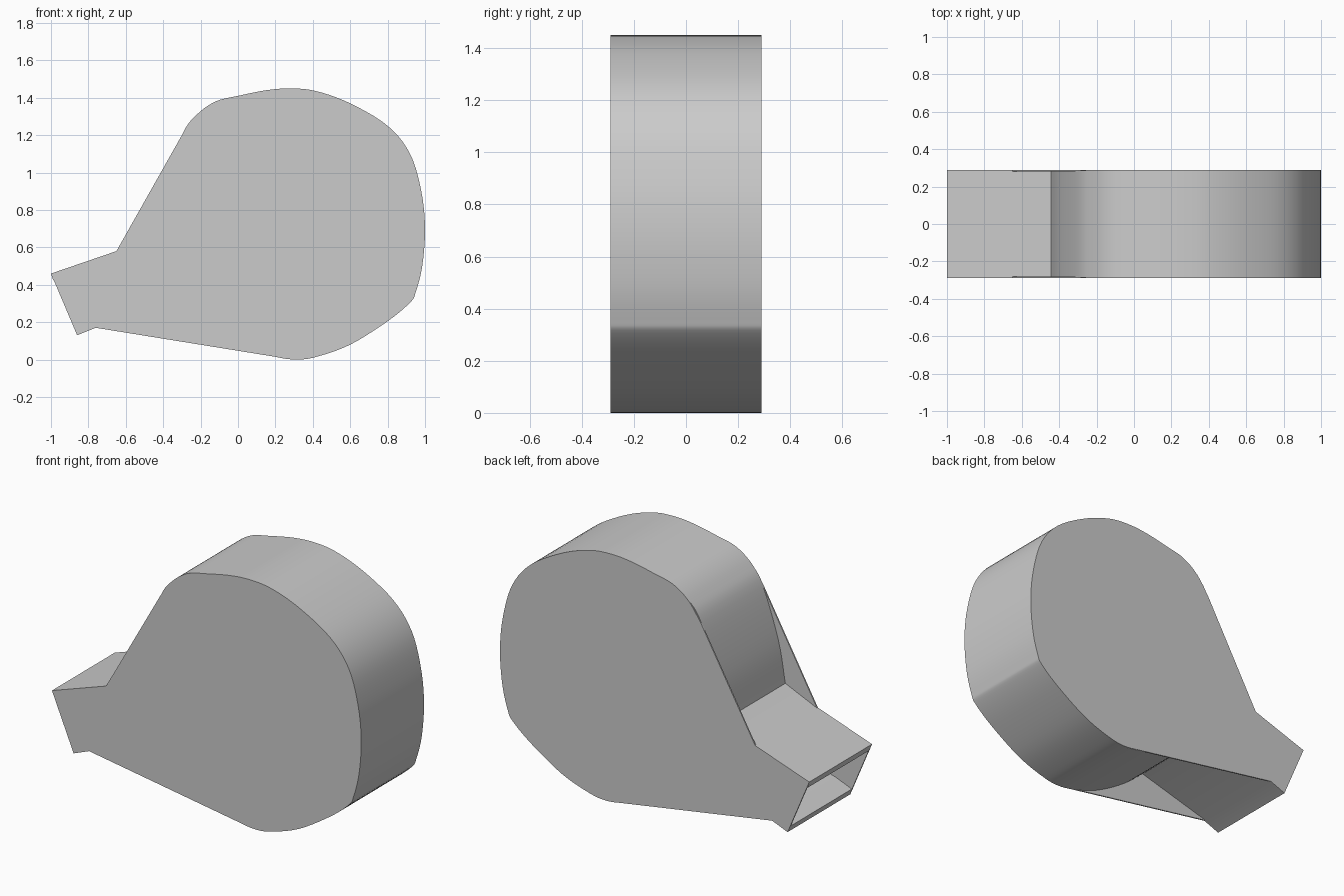
import bpy, bmesh, math
from mathutils import Vector

if "Cube" in bpy.data.objects:
    bpy.data.objects.remove(bpy.data.objects["Cube"])

HALF = 0.29     # half width of the housing
PLATE = 0.008   # side plate thickness


def smooth_path(pts, steps=5):
    # Catmull-Rom curve through the profile points
    p = [Vector(q) for q in pts]
    p = [2 * p[0] - p[1]] + p + [2 * p[-1] - p[-2]]
    out = []
    for a, b, c, d in zip(p, p[1:], p[2:], p[3:]):
        for i in range(steps):
            t = i / steps
            out.append(0.5 * (2 * b + (c - a) * t + (2 * a - 5 * b + 4 * c - d) * t * t
                              + (3 * b - a - 3 * c + d) * t ** 3))
    return out + [p[-2]]


def finish(name, bm, thickness=0):
    me = bpy.data.meshes.new(name)
    bm.to_mesh(me)
    bm.free()
    ob = bpy.data.objects.new(name, me)
    bpy.context.collection.objects.link(ob)
    bpy.ops.object.select_all(action='DESELECT')
    ob.select_set(True)
    bpy.context.view_layer.objects.active = ob
    if thickness:
        mod = ob.modifiers.new("thickness", 'SOLIDIFY')
        mod.thickness = thickness
        mod.offset = -1
        bpy.ops.object.modifier_apply(modifier=mod.name)
    bpy.ops.object.shade_smooth_by_angle(angle=math.radians(30))
    return ob


def sheet(name, path, thickness):
    # wall swept across the width, thickened inwards
    bm = bmesh.new()
    w = HALF - PLATE / 2
    rows = [[bm.verts.new((x, y, z)) for y in (-w, w)] for x, z in path]
    for a, b in zip(rows, rows[1:]):
        bm.faces.new((a[0], b[0], b[1], a[1]))
    finish(name, bm, thickness)


def plate(name, outline, y):
    # flat side plate
    bm = bmesh.new()
    face = bm.faces.new([bm.verts.new((x, y, z)) for x, z in outline])
    new = bmesh.ops.extrude_face_region(bm, geom=[face])['geom']
    bmesh.ops.translate(bm, vec=(0, PLATE, 0),
                        verts=[v for v in new if isinstance(v, bmesh.types.BMVert)])
    bmesh.ops.recalc_face_normals(bm, faces=bm.faces)
    finish(name, bm)


# Rounded edge shared by the plates and the drum wall
round_edge = [(-0.30, 1.20), (-0.22, 1.31), (-0.12, 1.38), (0, 1.41), (0.15, 1.44),
              (0.28, 1.45), (0.42, 1.435), (0.60, 1.37), (0.80, 1.25), (0.92, 1.10),
              (0.98, 0.90), (1.0, 0.70), (0.985, 0.50), (0.95, 0.36), (0.92, 0.305),
              (0.80, 0.205), (0.60, 0.08), (0.42, 0.015), (0.31, 0), (0.20, 0.015)]

# Side plates
outline = [(-0.65, 0.58)] + smooth_path(round_edge) + [(-0.76, 0.17), (-0.86, 0.13), (-1.0, 0.46)]
plate("front_side_plate", outline, -HALF)
plate("back_side_plate", outline, HALF - PLATE)

# Drum wall, recessed between the plates on the outlet side
drum = [(-0.445, 0.67), (-0.40, 0.91)] + round_edge + [(0.08, 0.05), (-0.05, 0.115),
                                                     (-0.18, 0.2), (-0.30, 0.30)]
sheet("drum_wall", smooth_path(drum), 0.01)

# Outlet duct, open at the tip
sheet("duct_top", [(-1.0, 0.46), (-0.65, 0.58), (-0.445, 0.67)], 0.04)
sheet("duct_bottom", [(-0.30, 0.30), (-0.76, 0.17), (-0.86, 0.13)], 0.04)
